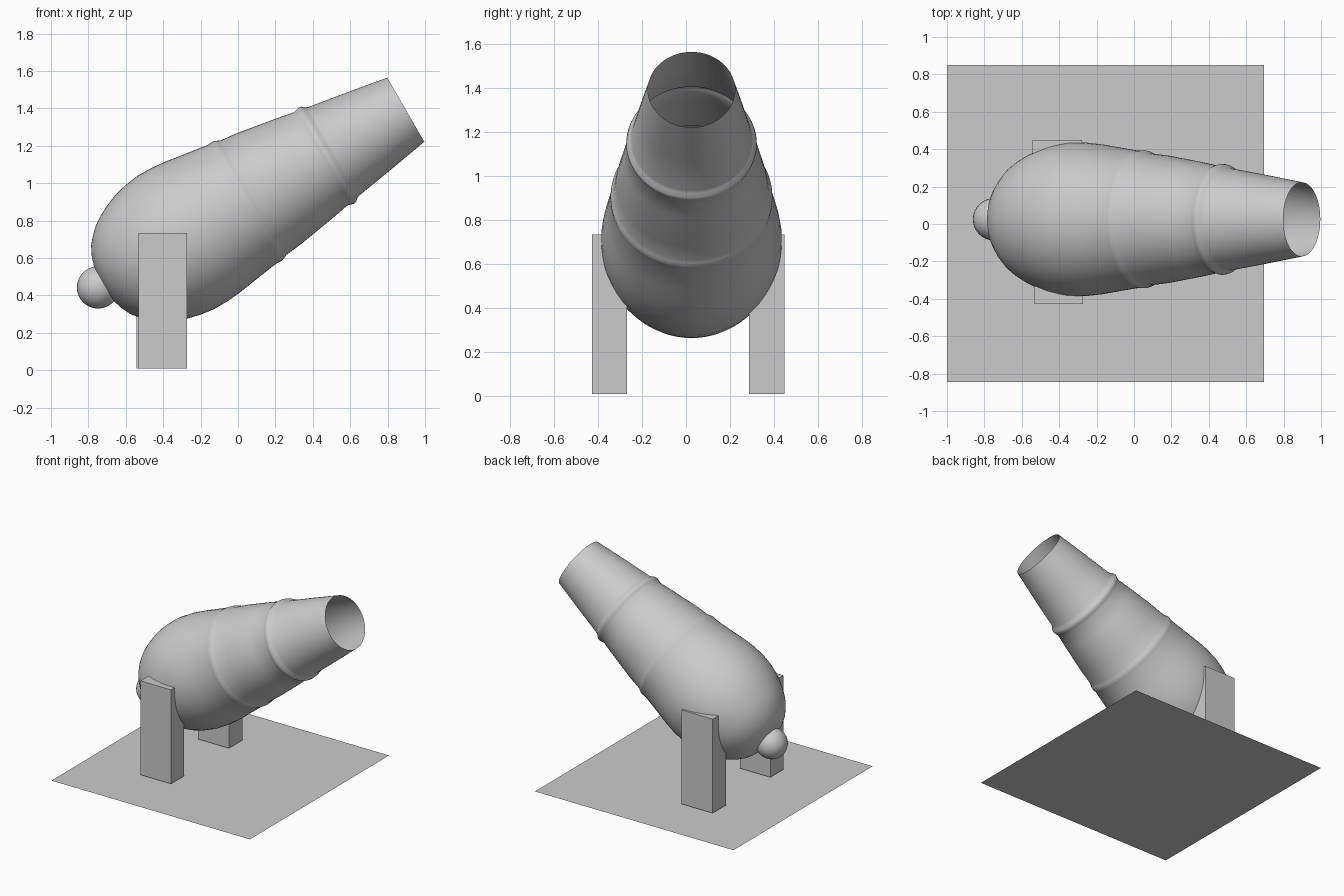
import bpy, bmesh, math
from mathutils import Matrix, Vector

if "Cube" in bpy.data.objects:
    bpy.data.objects.remove(bpy.data.objects["Cube"], do_unlink=True)

GREY = (0.6, 0.6, 0.6, 1)
grey = bpy.data.materials.new("plain grey")
grey.use_nodes = True
grey.diffuse_color = GREY
grey.node_tree.nodes["Principled BSDF"].inputs["Base Color"].default_value = GREY

TILT = math.radians(30)
MUZZLE = Vector((0.897, 0.025, 1.393))
AXIS = Vector((math.cos(TILT), 0, math.sin(TILT)))


def finish(name, bm, smooth=False):
    mesh = bpy.data.meshes.new(name)
    bm.to_mesh(mesh)
    bm.free()
    mesh.materials.append(grey)
    obj = bpy.data.objects.new(name, mesh)
    bpy.context.collection.objects.link(obj)
    if smooth:
        bpy.ops.object.select_all(action="DESELECT")
        obj.select_set(True)
        bpy.context.view_layer.objects.active = obj
        bpy.ops.object.shade_smooth_by_angle(angle=math.radians(40))
    return obj


def box(name, low, high):
    low, high = Vector(low), Vector(high)
    bm = bmesh.new()
    bmesh.ops.create_cube(bm, size=1)
    bmesh.ops.scale(bm, vec=high - low, verts=bm.verts)
    bmesh.ops.translate(bm, vec=(low + high) / 2, verts=bm.verts)
    return finish(name, bm)


# Barrel: open thin shell, (distance behind muzzle, radius)
profile = [(0, .198), (.23, .238), (.445, .273), (.46, .28), (.475, .293), (.49, .297),
           (.505, .293), (.525, .287), (.63, .307), (.84, .342), (.94, .353), (.955, .36),
           (.973, .368), (.99, .368), (1.01, .366), (1.16, .388), (1.25, .402), (1.33, .41),
           (1.42, .411), (1.5, .4), (1.57, .383), (1.64, .354), (1.7, .323), (1.745, .292),
           (1.785, .254), (1.82, .212), (1.845, .163), (1.862, .11), (1.872, .055), (1.875, 0)]
bm = bmesh.new()
verts = [bm.verts.new((r, 0, -t)) for t, r in profile]
edges = [bm.edges.new(pair) for pair in zip(verts, verts[1:])]
bmesh.ops.spin(bm, geom=verts + edges, cent=(0, 0, 0), axis=(0, 0, 1),
               angle=math.tau, steps=64)
bmesh.ops.remove_doubles(bm, verts=bm.verts, dist=0.0005)
bmesh.ops.recalc_face_normals(bm, faces=bm.faces)
# Make sure the shell faces outward
if sum(f.normal.dot(Vector((f.calc_center_median().x, f.calc_center_median().y, 0)))
       for f in bm.faces) < 0:
    bmesh.ops.reverse_faces(bm, faces=bm.faces)
lean = Matrix.Translation(MUZZLE) @ Matrix.Rotation(math.pi / 2 - TILT, 4, "Y")
bmesh.ops.transform(bm, matrix=lean, verts=bm.verts)
finish("barrel", bm, smooth=True)

# Knob at the breech
bm = bmesh.new()
bmesh.ops.create_uvsphere(bm, u_segments=32, v_segments=16, radius=0.113)
bmesh.ops.transform(bm, matrix=Matrix.Translation(MUZZLE - AXIS * 1.9), verts=bm.verts)
finish("breech_knob", bm, smooth=True)

# Side supports
box("right_support", (-.532, -.428, .01), (-.272, -.268, .735))
box("left_support", (-.542, .287, .01), (-.278, .449, .735))

# Thin ground sheet
bm = bmesh.new()
bmesh.ops.create_grid(bm, x_segments=1, y_segments=1, size=0.847)
bmesh.ops.translate(bm, vec=(-.153, .002, 0), verts=bm.verts)
finish("base_sheet", bm)
